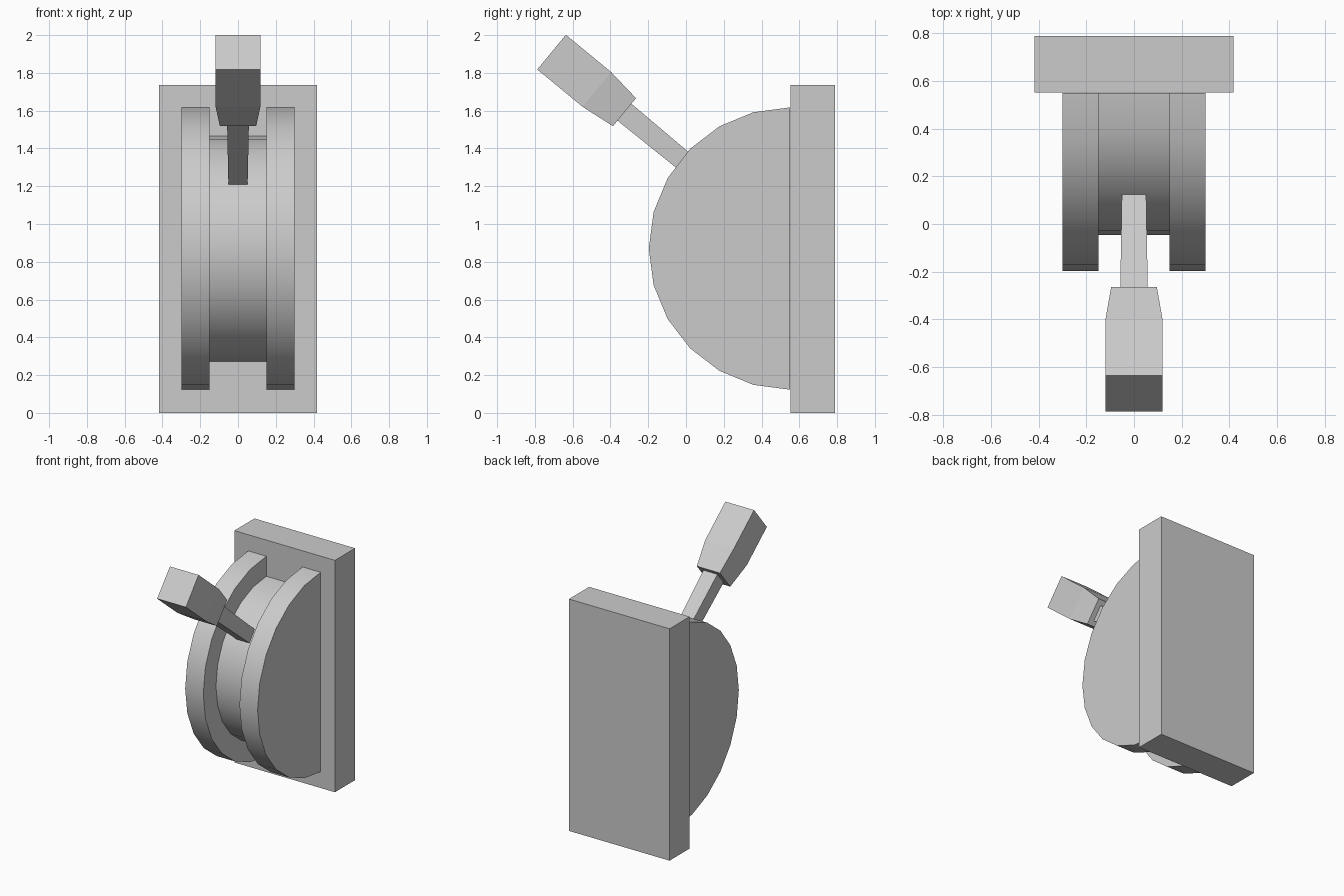
import bpy, bmesh, math
from mathutils import Vector

if "Cube" in bpy.data.objects:
    bpy.data.objects.remove(bpy.data.objects["Cube"])

AXLE = Vector((0, 0.55, 0.87))      # centre of the round housing
TILT = math.radians(39.5)           # lever angle above horizontal
ALONG = Vector((0, -math.cos(TILT), math.sin(TILT)))
ACROSS = Vector((0, math.sin(TILT), math.cos(TILT)))
SIDE = Vector((1, 0, 0))


def loft(name, rings, caps=True, smooth=False):
    """Skin a list of equal-length rings, optionally capping both ends."""
    bm = bmesh.new()
    loops = [[bm.verts.new(p) for p in ring] for ring in rings]
    n = len(loops[0])
    for a, b in zip(loops, loops[1:]):
        for i in range(n):
            j = (i + 1) % n
            bm.faces.new((a[i], a[j], b[j], b[i]))
    if caps:
        bm.faces.new(loops[0])
        bm.faces.new(loops[-1])
    bmesh.ops.recalc_face_normals(bm, faces=bm.faces)
    mesh = bpy.data.meshes.new(name)
    bm.to_mesh(mesh)
    bm.free()
    ob = bpy.data.objects.new(name, mesh)
    bpy.context.collection.objects.link(ob)
    if smooth:
        bpy.ops.object.select_all(action='DESELECT')
        ob.select_set(True)
        bpy.context.view_layer.objects.active = ob
        bpy.ops.object.shade_smooth_by_angle(angle=math.radians(30))
    return ob


def half_disc(name, radius, x0, x1, caps=True):
    """Half cylinder along x, bulging to the front, in 15 degree steps."""
    angles = [math.radians(90 + 15 * i) for i in range(13)]
    rings = [[AXLE + Vector((x, radius * math.cos(a), radius * math.sin(a)))
              for a in angles] for x in (x0, x1)]
    return loft(name, rings, caps, smooth=True)


def lever_part(name, sections):
    """Square bar along the lever axis: (distance from axle, half width)."""
    rings = [[AXLE + ALONG * d + SIDE * (sx * h) + ACROSS * (sy * h)
              for sx, sy in ((-1, -1), (1, -1), (1, 1), (-1, 1))]
             for d, h in sections]
    return loft(name, rings)


# Wall plate
loft("back_plate", [[Vector((x, y, z)) for x, y in
                     ((-0.417, 0.552), (0.417, 0.552), (0.417, 0.79), (-0.417, 0.79))]
                    for z in (0, 1.737)])

# Two cheek discs with the smaller drum between them
half_disc("left_disc", 0.747, -0.30, -0.15)
half_disc("right_disc", 0.747, 0.15, 0.30)
half_disc("drum", 0.597, -0.15, 0.15, caps=False)

# Lever shaft and grip
lever_part("lever_shaft", [(0.593, 0.051), (1.135, 0.058)])
lever_part("lever_grip", [(1.135, 0.096), (1.325, 0.119), (1.635, 0.119)])
